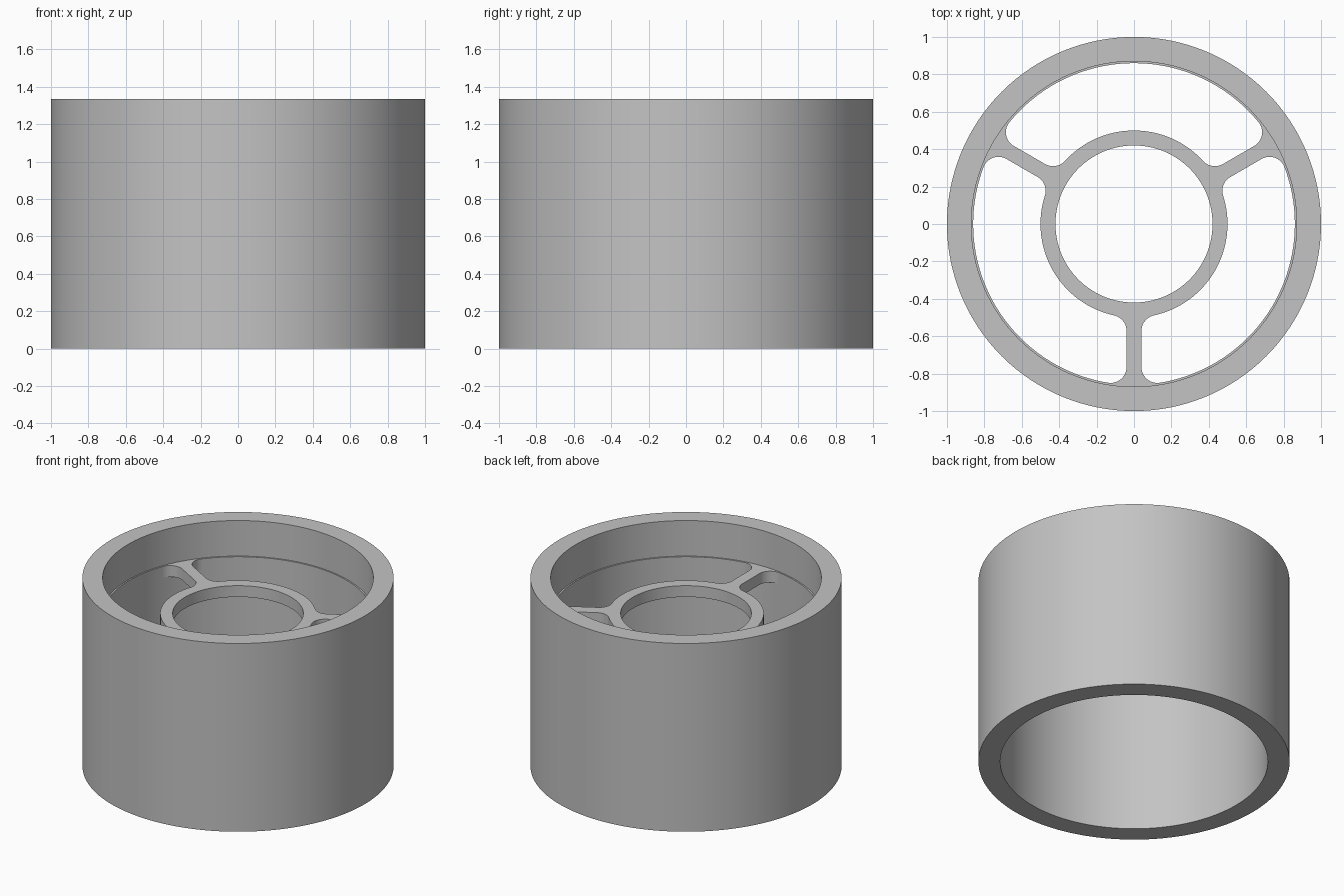
import bpy, bmesh, math
from math import pi, cos, sin, atan2, sqrt

if "Cube" in bpy.data.objects:
    bpy.data.objects.remove(bpy.data.objects["Cube"])

SEG = 128
R_OUT, R_LIP, R_BORE = 1.0, 0.87, 0.86      # outer wall, upper bore, lower bore
R_HUB, R_HOLE = 0.50, 0.42                  # hub ring
HALF, FIL = 0.04, 0.085                     # spoke half width, fillet radius
HEIGHT, TOP, THICK = 1.335, 1.083, 0.08     # total height, spider top and thickness

grey = bpy.data.materials.new("light grey")
grey.diffuse_color = (0.55, 0.55, 0.55, 1)
grey.use_nodes = True
grey.node_tree.nodes["Principled BSDF"].inputs["Base Color"].default_value = grey.diffuse_color


def finish(bm, name):
    bmesh.ops.recalc_face_normals(bm, faces=bm.faces)
    mesh = bpy.data.meshes.new(name)
    bm.to_mesh(mesh)
    bm.free()
    mesh.materials.append(grey)
    obj = bpy.data.objects.new(name, mesh)
    bpy.context.collection.objects.link(obj)
    bpy.ops.object.select_all(action='DESELECT')
    obj.select_set(True)
    bpy.context.view_layer.objects.active = obj
    bpy.ops.object.shade_smooth_by_angle(angle=math.radians(30))


def arc(cx, cy, r, a0, a1, n):
    return [(cx + r * cos(a0 + (a1 - a0) * i / n), cy + r * sin(a0 + (a1 - a0) * i / n))
            for i in range(n + 1)]


# Outer ring: closed profile with a small ledge in the bore, turned around z
profile = [(R_OUT, 0), (R_OUT, HEIGHT), (R_LIP, HEIGHT), (R_LIP, TOP), (R_BORE, TOP), (R_BORE, 0)]
bm = bmesh.new()
rings = [[bm.verts.new((r * cos(2 * pi * i / SEG), r * sin(2 * pi * i / SEG), z))
          for r, z in profile] for i in range(SEG)]
for i in range(SEG):
    a, b = rings[i], rings[(i + 1) % SEG]
    for j in range(len(profile)):
        k = (j + 1) % len(profile)
        bm.faces.new((a[j], b[j], b[k], a[k]))
finish(bm, "outer_ring")

# Spider outline: hub with three filleted spokes reaching the bore
off = HALF + FIL
hub_x = sqrt((R_HUB + FIL) ** 2 - off ** 2)
rim_x = sqrt((R_BORE - FIL) ** 2 - off ** 2)
hub_a, rim_a = atan2(off, hub_x), atan2(off, rim_x)
side = arc(hub_x, -off, FIL, pi - hub_a, pi / 2, 10) + arc(rim_x, -off, FIL, pi / 2, -rim_a, 14)
foot = arc(0, 0, R_BORE, -rim_a, rim_a, 8)[1:-1]
mirrored = [(x, -y) for x, y in reversed(side)]
hub_arc = arc(0, 0, R_HUB, hub_a, 2 * pi / 3 - hub_a, 36)[1:-1]
outline = []
for k in range(3):
    t = -pi / 2 + k * 2 * pi / 3
    outline += [(x * cos(t) - y * sin(t), x * sin(t) + y * cos(t))
                for x, y in side + foot + mirrored + hub_arc]
hole = arc(0, 0, R_HOLE, 0, 2 * pi, SEG)[:-1]

# Spider: fill the outline around the hub hole and give it thickness
bm = bmesh.new()
edges = []
for loop in (outline, hole):
    vs = [bm.verts.new((x, y, TOP)) for x, y in loop]
    edges += [bm.edges.new((vs[i - 1], vs[i])) for i in range(len(vs))]
bmesh.ops.triangle_fill(bm, edges=edges, use_beauty=True, normal=(0, 0, 1))
ext = bmesh.ops.extrude_face_region(bm, geom=bm.faces[:], use_keep_orig=True)
moved = [g for g in ext["geom"] if isinstance(g, bmesh.types.BMVert)]
bmesh.ops.translate(bm, verts=moved, vec=(0, 0, -THICK))
finish(bm, "hub_and_spokes")
